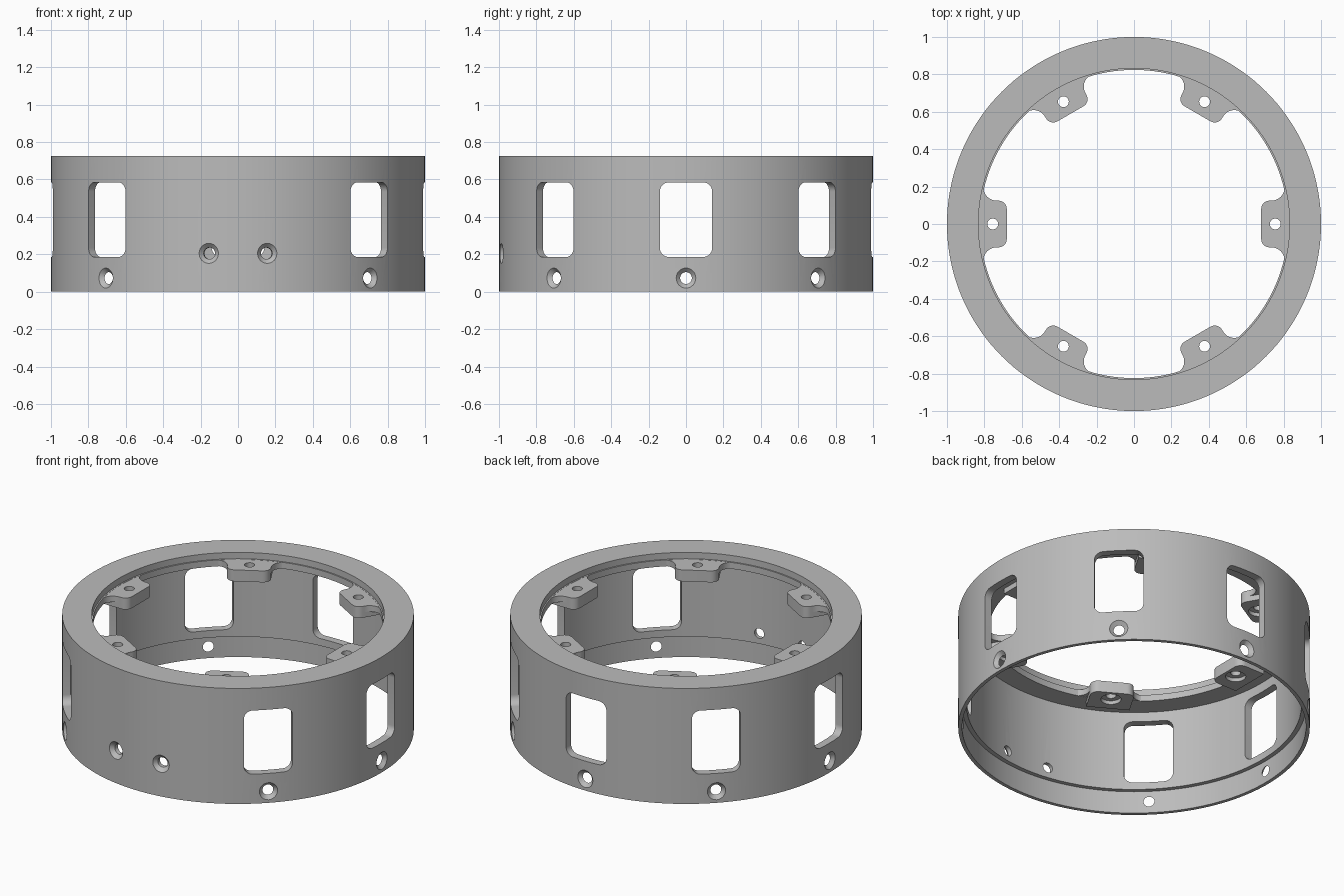
import bpy, bmesh, math
from mathutils import Matrix, Vector

if "Cube" in bpy.data.objects:
    bpy.data.objects.remove(bpy.data.objects["Cube"])

metal = bpy.data.materials.new("plain grey")
metal.use_nodes = True
grey = (0.5, 0.5, 0.5, 1)
metal.diffuse_color = grey
metal.node_tree.nodes["Principled BSDF"].inputs["Base Color"].default_value = grey


def make_object(name, bm):
    bmesh.ops.recalc_face_normals(bm, faces=bm.faces)
    mesh = bpy.data.meshes.new(name)
    bm.to_mesh(mesh)
    bm.free()
    mesh.materials.append(metal)
    obj = bpy.data.objects.new(name, mesh)
    bpy.context.collection.objects.link(obj)
    return obj


def lathe(name, profile, steps, closed):
    """Spin (radius, height) points around z."""
    bm = bmesh.new()
    rings = []
    for r, z in profile:
        rings.append([bm.verts.new((r * math.cos(math.tau * i / steps),
                                    r * math.sin(math.tau * i / steps), z))
                      for i in range(steps)])
    pairs = list(zip(rings, rings[1:]))
    if closed:
        pairs.append((rings[-1], rings[0]))
    else:
        bm.faces.new(rings[0])
        bm.faces.new(rings[-1])
    for a, b in pairs:
        for i in range(steps):
            j = (i + 1) % steps
            bm.faces.new((a[i], a[j], b[j], b[i]))
    return make_object(name, bm)


def prism(name, outline, low, high):
    """Extrude an xy outline between two heights."""
    bm = bmesh.new()
    face = bm.faces.new([bm.verts.new((x, y, low)) for x, y in outline])
    top = bmesh.ops.extrude_face_region(bm, geom=[face])["geom"]
    verts = [v for v in top if isinstance(v, bmesh.types.BMVert)]
    bmesh.ops.translate(bm, verts=verts, vec=(0, 0, high - low))
    return make_object(name, bm)


def arc(cx, cy, r, start, end, n=8):
    return [(cx + r * math.cos(math.radians(start + (end - start) * i / n)),
             cy + r * math.sin(math.radians(start + (end - start) * i / n)))
            for i in range(n + 1)]


def cut(obj, cutters):
    """Subtract the cutters, then discard them."""
    group = bpy.data.collections.new("cutters")
    for c in cutters:
        c.hide_render = True
        group.objects.link(c)
    mod = obj.modifiers.new("cut", 'BOOLEAN')
    mod.operation = 'DIFFERENCE'
    mod.solver = 'EXACT'
    mod.operand_type = 'COLLECTION'
    mod.collection = group
    graph = bpy.context.evaluated_depsgraph_get()
    mesh = bpy.data.meshes.new_from_object(obj.evaluated_get(graph))
    obj.modifiers.clear()
    obj.data = mesh
    for c in cutters:
        bpy.data.objects.remove(c)
    bpy.data.collections.remove(group)


def smooth(obj):
    bpy.ops.object.select_all(action='DESELECT')
    obj.select_set(True)
    bpy.context.view_layer.objects.active = obj
    bpy.ops.object.shade_smooth_by_angle(angle=math.radians(25))


def radial(obj, degrees, z):
    """Point a cutter's own z axis outward through the wall."""
    obj.data.transform(Matrix.Rotation(math.radians(degrees), 4, 'Z')
                       @ Matrix.Translation((0, 0, z))
                       @ Matrix.Rotation(math.radians(90), 4, 'Y'))
    return obj


# Ring body: thin skirt, wall, inward flange with a shallow lip
height, flange_low, lip = 0.725, 0.645, 0.685
ring = lathe("ring_body", [(1, 0), (1, height), (0.832, height), (0.832, lip),
                           (0.824, lip), (0.824, flange_low), (0.952, flange_low),
                           (0.952, 0.14), (0.978, 0.14), (0.978, 0)], 144, True)

# Rounded windows and countersunk screw holes through the wall
hw, hh, cr = 0.14, 0.2, 0.05
window = (arc(hh - cr, hw - cr, cr, 0, 90) + arc(cr - hh, hw - cr, cr, 90, 180)
          + arc(cr - hh, cr - hw, cr, 180, 270) + arc(hh - cr, cr - hw, cr, 270, 360))
sink = [(0.031, 0.85), (0.031, 0.977), (0.054, 1.0), (0.054, 1.1)]
cutters = []
for angle in range(-45, 226, 45):
    cutters.append(radial(prism("window_cutter", window, 0.85, 1.1), angle, 0.385))
    cutters.append(radial(lathe("screw_cutter", sink, 24, False), angle, 0.073))
for side in (-1, 1):
    cutters.append(radial(lathe("front_screw_cutter", sink, 24, False), -90 + side * 9, 0.205))
cut(ring, cutters)
smooth(ring)

# Mounting tabs: flared plate with a thicker pad beneath, drilled through
half = (arc(0.725, 0.08, 0.045, 180, 90) + arc(0.735, 0.195, 0.07, -90, 0)
        + [(0.86, 0.195)])
flare = half + [(x, -y) for x, y in reversed(half)]
core_half = arc(0.725, 0.08, 0.045, 180, 90) + [(0.86, 0.125)]
core = core_half + [(x, -y) for x, y in reversed(core_half)]
drill = [(0.029, 0.5), (0.029, 0.8)]
pocket = [(0.058, 0.5), (0.058, 0.635)]


def bore(profile):
    obj = lathe("bore_cutter", profile, 24, False)
    obj.data.transform(Matrix.Translation((0.755, 0, 0)))
    return obj


for i in range(6):
    turn = Matrix.Rotation(math.radians(60 * i), 4, 'Z')
    for name, outline, low, high, bores in (
            ("mounting_tab", flare, flange_low + 0.001, lip - 0.001, [drill]),
            ("tab_pad", core, 0.612, flange_low + 0.001, [drill, pocket])):
        part = prism(f"{name}_{i + 1}", outline, low, high)
        cut(part, [bore(p) for p in bores])
        part.data.transform(turn)
        smooth(part)
